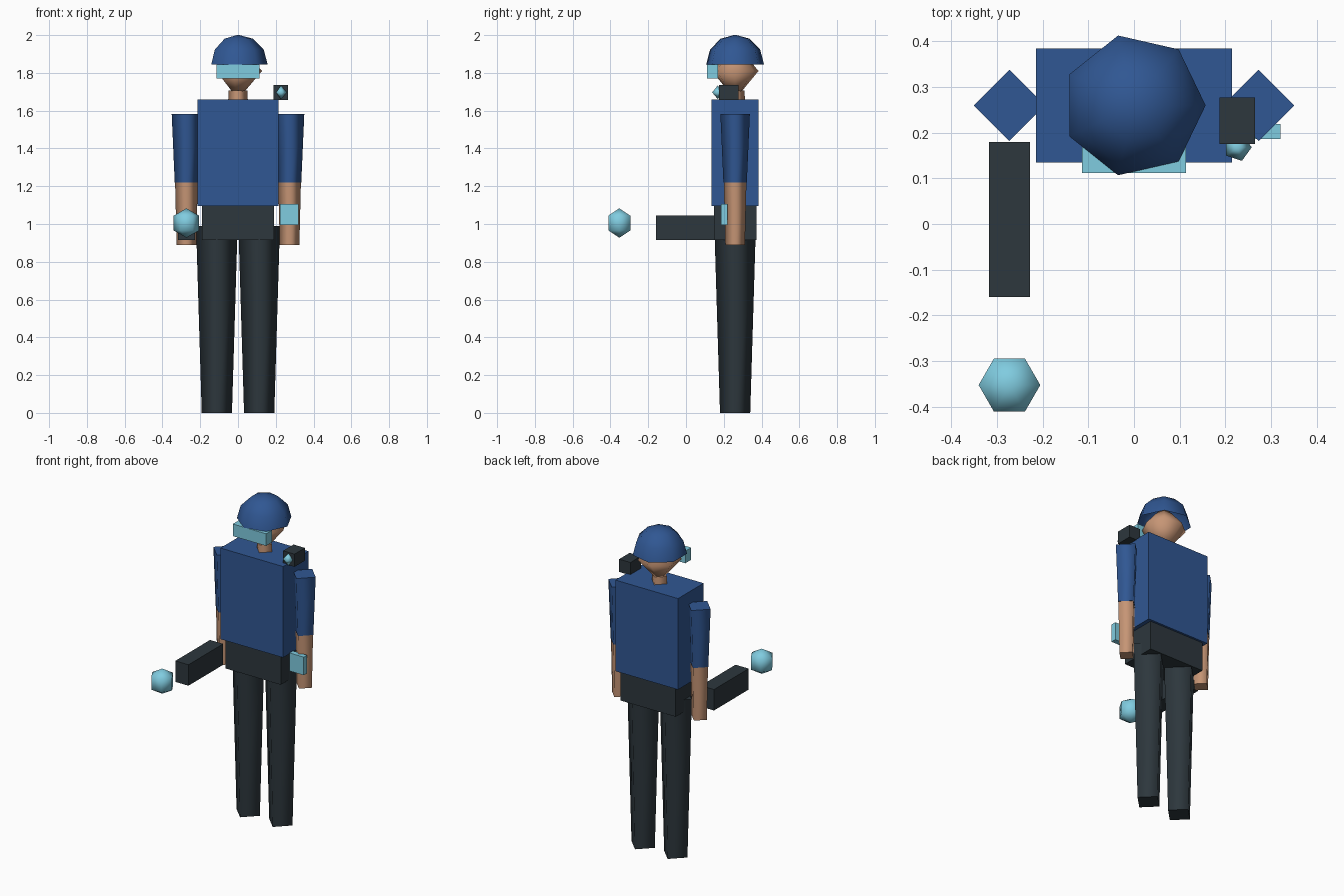
import bpy, bmesh
from math import sin, cos, pi

old = bpy.data.objects.get("Cube")
if old:
    bpy.data.objects.remove(old, do_unlink=True)


def material(name, r, g, b):
    lin = [((c / 255 + 0.055) / 1.055) ** 2.4 for c in (r, g, b)] + [1]
    m = bpy.data.materials.new(name)
    m.use_nodes = True
    m.diffuse_color = lin
    m.node_tree.nodes["Principled BSDF"].inputs["Base Color"].default_value = lin
    return m


blue = material("uniform blue", 48, 87, 147)
dark = material("dark slate", 45, 55, 61)
skin = material("skin", 198, 149, 117)
cyan = material("pale cyan", 128, 204, 224)


def finish(name, bm, mat):
    bm.normal_update()
    mesh = bpy.data.meshes.new(name)
    bm.to_mesh(mesh)
    bm.free()
    mesh.materials.append(mat)
    ob = bpy.data.objects.new(name, mesh)
    bpy.context.collection.objects.link(ob)
    return ob


def box(name, mat, x, y, z):
    """Box spanning the given (min, max) ranges."""
    bm = bmesh.new()
    bmesh.ops.create_cube(bm, size=1)
    for v in bm.verts:
        v.co = [(lo + hi) / 2 + c * (hi - lo) for c, (lo, hi) in zip(v.co, (x, y, z))]
    return finish(name, bm, mat)


def turned(name, mat, centre, profile, sides, caps=False):
    """Faceted solid from (radius, height) pairs, first corner on +x."""
    bm = bmesh.new()
    cx, cy, cz = centre
    rings = []
    for r, h in profile:
        n = sides if r > 0 else 1
        rings.append([bm.verts.new((cx + r * cos(2 * pi * i / sides),
                                    cy + r * sin(2 * pi * i / sides), cz + h))
                      for i in range(n)])
    for low, high in zip(rings, rings[1:]):
        for i in range(sides):
            j = (i + 1) % sides
            corners = [low[i % len(low)], low[j % len(low)],
                       high[j % len(high)], high[i % len(high)]]
            bm.faces.new(list(dict.fromkeys(corners))).smooth = True
    if caps:
        bm.faces.new(rings[0][::-1])
        bm.faces.new(rings[-1])
    return finish(name, bm, mat)


def ball(name, mat, centre, radius, sides, rows, start=0):
    """Sphere by latitude rows; start = rows skipped from the bottom."""
    prof = [(radius * sin(pi * k / rows) if 0 < k < rows else 0,
             -radius * cos(pi * k / rows)) for k in range(start, rows + 1)]
    return turned(name, mat, centre, prof, sides)


MID = 0.26  # depth of the body axis

# Torso and hips
box("torso", blue, (-0.215, 0.215), (0.135, 0.385), (1.095, 1.66))
box("hips", dark, (-0.19, 0.19), (0.148, 0.372), (0.915, 1.095))

# Limbs: four-sided tapering columns, corner forward
for side, s in (("left", 1), ("right", -1)):
    turned(side + "_leg", dark, (s * 0.112, MID, 0), [(0.08, 0), (0.11, 0.99)], 4, True)
    turned(side + "_sleeve", blue, (s * 0.273, MID, 0), [(0.062, 1.22), (0.078, 1.583)], 4, True)
    turned(side + "_forearm", skin, (s * 0.273, MID, 0), [(0.052, 0.89), (0.06, 1.22)], 4, True)

# Neck, head, helmet and visor
turned("neck", skin, (0, MID, 0), [(0.052, 1.65), (0.05, 1.708)], 4, True)
turned("head", skin, (0, MID, 1.81), [(0, -0.15), (0.127, 0), (0, 0.15)], 7)
ball("helmet", blue, (0, MID, 1.845), 0.157, 7, 6, start=3)
box("visor", cyan, (-0.114, 0.114), (0.112, 0.17), (1.77, 1.845))

# Shoulder unit with its lamp
box("shoulder_unit", dark, (0.187, 0.265), (0.175, 0.277), (1.656, 1.735))
turned("shoulder_lamp", cyan, (0.227, 0.168, 1.697), [(0, -0.036), (0.031, 0), (0, 0.036)], 5)

# Wrist screen
box("wrist_screen", cyan, (0.223, 0.321), (0.186, 0.219), (0.995, 1.107))

# Hand-held device and floating orb in front of it
box("hand_device", dark, (-0.318, -0.228), (-0.16, 0.18), (0.915, 1.045))
ball("orb", cyan, (-0.273, -0.353, 1.005), 0.078, 6, 3)
